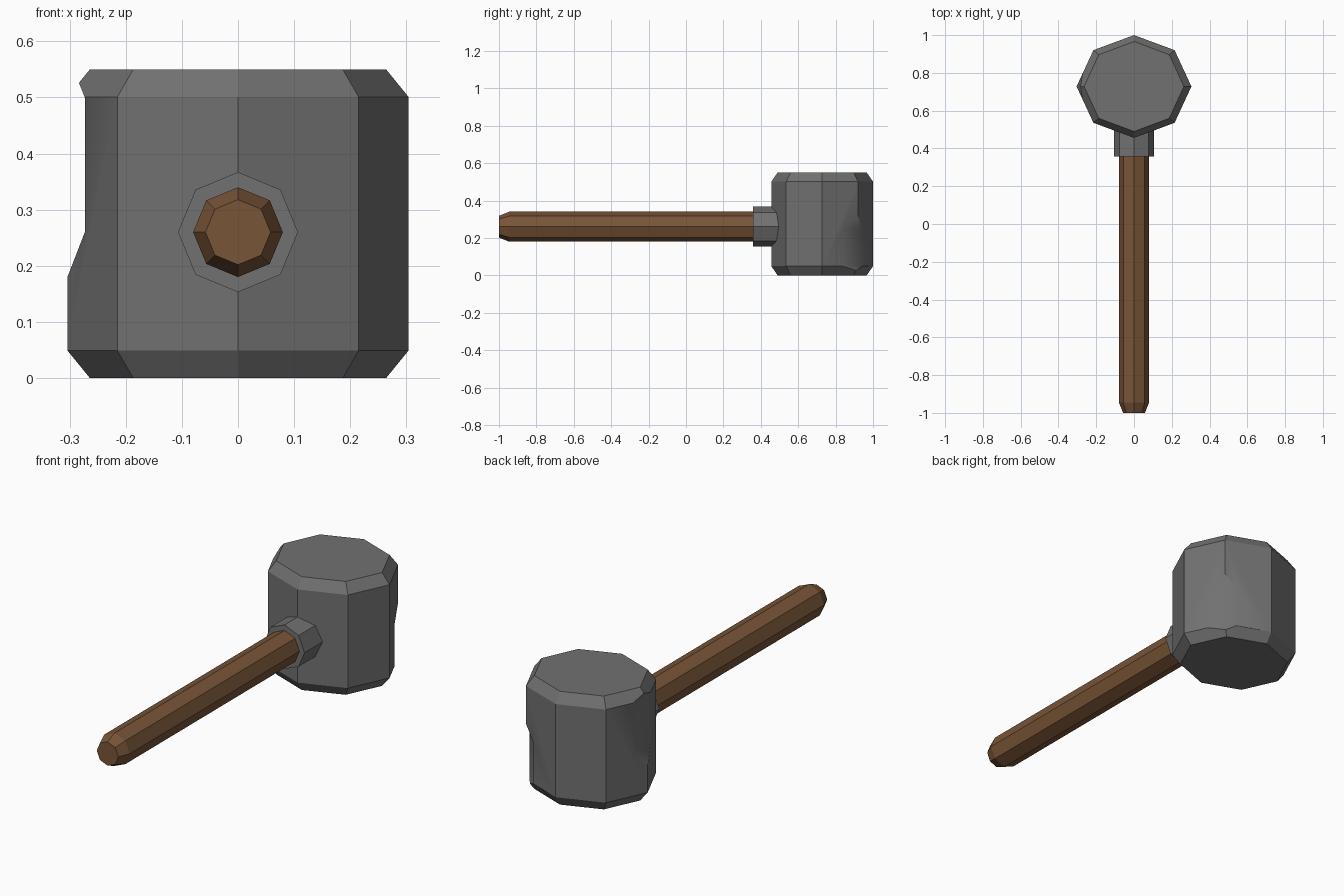
import bpy
import bmesh
import math
from mathutils import Matrix

if "Cube" in bpy.data.objects:
    bpy.data.objects.remove(bpy.data.objects["Cube"])


def material(name, rgb):
    m = bpy.data.materials.new(name)
    m.diffuse_color = (*rgb, 1)
    m.use_nodes = True
    m.node_tree.nodes["Principled BSDF"].inputs["Base Color"].default_value = m.diffuse_color
    return m


STONE = material("grey_stone", (0.165, 0.165, 0.165))
WOOD = material("brown_wood", (0.19, 0.09, 0.038))


def loft(name, rings, mat):
    """Skin a list of vertex rings and cap both ends."""
    bm = bmesh.new()
    loops = [[bm.verts.new(p) for p in ring] for ring in rings]
    for a, b in zip(loops, loops[1:]):
        n = len(a)
        for i in range(n):
            j = (i + 1) % n
            bm.faces.new((a[i], a[j], b[j], b[i]))
    bm.faces.new(loops[0])
    bm.faces.new(loops[-1])
    bmesh.ops.recalc_face_normals(bm, faces=bm.faces)
    me = bpy.data.meshes.new(name)
    bm.to_mesh(me)
    bm.free()
    ob = bpy.data.objects.new(name, me)
    bpy.context.collection.objects.link(ob)
    me.materials.append(mat)
    return ob


ANGLES = [i * math.pi / 4 for i in range(8)]
HEAD_Y, GRIP_Z = 0.728, 0.26


def head_ring(z, rx, ry):
    return [(rx * math.cos(a), HEAD_Y + ry * math.sin(a), z) for a in ANGLES]


def grip_ring(y, r):
    return [(r * math.cos(a), y, GRIP_Z + r * math.sin(a)) for a in ANGLES]


# Eight-sided head with bevelled ends
head = loft("head", [head_ring(0, 0.264, 0.238), head_ring(0.049, 0.304, 0.272),
                     head_ring(0.501, 0.304, 0.272), head_ring(0.55, 0.264, 0.238)], STONE)


# Chips worn out of two upright corners
def chip(name, profile, direction):
    rings = [[(r, t, z) for r, z in profile] for t in (-0.3, 0.3)]
    cutter = loft(name, rings, STONE)
    cutter.data.transform(Matrix.Translation((0, HEAD_Y, 0)) @ Matrix.Rotation(direction, 4, 'Z'))
    cutter.hide_render = True
    cutter.hide_set(True)
    mod = head.modifiers.new(name, 'BOOLEAN')
    mod.operation = 'DIFFERENCE'
    mod.solver = 'EXACT'
    mod.object = cutter
    return cutter


cutters = [
    chip("left_chip", [(0.273, 0.26), (0.40, -0.068), (0.40, 0.818), (0.273, 0.50)], math.pi),
    chip("back_chip", [(0.262, 0.05), (0.38, -0.245), (0.38, 0.555), (0.262, 0.25)], math.atan2(0.192, 0.215)),
]

# Bake the chips into the head mesh
bpy.context.view_layer.update()
baked = bpy.data.meshes.new_from_object(head.evaluated_get(bpy.context.evaluated_depsgraph_get()))
head.modifiers.clear()
head.data = baked
for c in cutters:
    bpy.data.objects.remove(c)

# Worn corners are soft, all other edges stay crisp
bpy.ops.object.select_all(action='DESELECT')
head.select_set(True)
bpy.context.view_layer.objects.active = head
bpy.ops.object.shade_smooth_by_angle(angle=math.radians(30))

# Socket joining handle and head
loft("collar", [grip_ring(0.357, 0.107), grip_ring(0.60, 0.107)], STONE)

# Wooden handle with a tapered butt
loft("handle", [grip_ring(-1.0, 0.058), grip_ring(-0.945, 0.08), grip_ring(0.40, 0.08)], WOOD)
